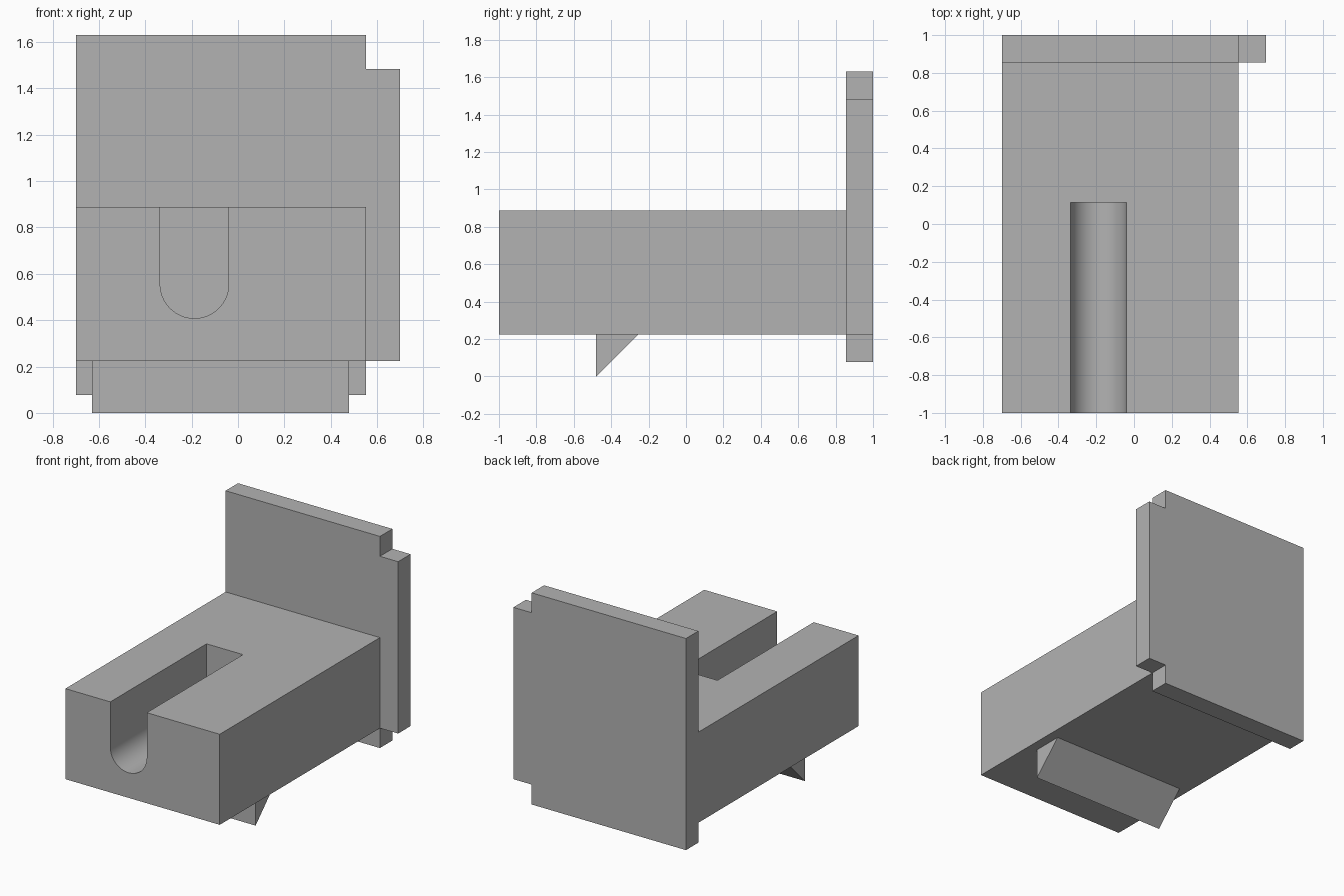
import bpy
import bmesh
import math
from mathutils import Vector

cube = bpy.data.objects.get("Cube")
if cube:
    bpy.data.objects.remove(cube, do_unlink=True)

GREY = (0.45, 0.45, 0.45, 1.0)
grey = bpy.data.materials.new("plain grey")
grey.use_nodes = True
grey.diffuse_color = GREY
grey.node_tree.nodes["Principled BSDF"].inputs["Base Color"].default_value = GREY


def extrude_profile(name, points, direction):
    """Extrude a closed 3D outline along a direction into a solid."""
    bm = bmesh.new()
    face = bm.faces.new([bm.verts.new(p) for p in points])
    result = bmesh.ops.extrude_face_region(bm, geom=[face], use_keep_orig=True)
    moved = [v for v in result["geom"] if isinstance(v, bmesh.types.BMVert)]
    bmesh.ops.translate(bm, verts=moved, vec=Vector(direction))
    bmesh.ops.recalc_face_normals(bm, faces=bm.faces)
    mesh = bpy.data.meshes.new(name)
    bm.to_mesh(mesh)
    bm.free()
    mesh.materials.append(grey)
    obj = bpy.data.objects.new(name, mesh)
    bpy.context.collection.objects.link(obj)
    return obj


LEFT, RIGHT = 0.552, -0.70
BASE, TOP = 0.224, 0.888
PLATE_FRONT = 0.856

# Main block
outline = [(RIGHT, BASE), (LEFT, BASE), (LEFT, TOP), (RIGHT, TOP)]
body = extrude_profile("body_block", [(x, -1, z) for x, z in outline],
                       (0, PLATE_FRONT + 1, 0))

# Round-bottomed slot, open at the front and top
SLOT_X, SLOT_Z, RADIUS, STEPS = -0.188, 0.556, 0.148, 32
slot = [(SLOT_X + RADIUS, 1.1), (SLOT_X - RADIUS, 1.1)]
for i in range(STEPS + 1):
    a = math.pi * (1 + i / STEPS)
    slot.append((SLOT_X + RADIUS * math.cos(a), SLOT_Z + RADIUS * math.sin(a)))
cutter = extrude_profile("slot_cutter", [(x, -1.1, z) for x, z in slot],
                         (0, 1.215, 0))

cut = body.modifiers.new("slot", "BOOLEAN")
cut.operation = "DIFFERENCE"
cut.solver = "EXACT"
cut.object = cutter
bpy.ops.object.select_all(action="DESELECT")
bpy.context.view_layer.objects.active = body
body.select_set(True)
bpy.ops.object.modifier_apply(modifier=cut.name)
bpy.data.objects.remove(cutter, do_unlink=True)
bpy.ops.object.shade_smooth_by_angle(angle=math.radians(30))

# Back plate with a stepped tab on its left edge
plate = [(RIGHT, 0.078), (LEFT, 0.078), (LEFT, BASE), (0.70, BASE),
         (0.70, 1.484), (LEFT, 1.484), (LEFT, 1.63), (RIGHT, 1.63)]
extrude_profile("back_plate", [(x, PLATE_FRONT, z) for x, z in plate],
                (0, 1 - PLATE_FRONT, 0))

# Wedge catch under the block
wedge = [(-0.48, 0), (-0.256, BASE), (-0.48, BASE)]
extrude_profile("wedge_catch", [(-0.63, y, z) for y, z in wedge], (1.109, 0, 0))
